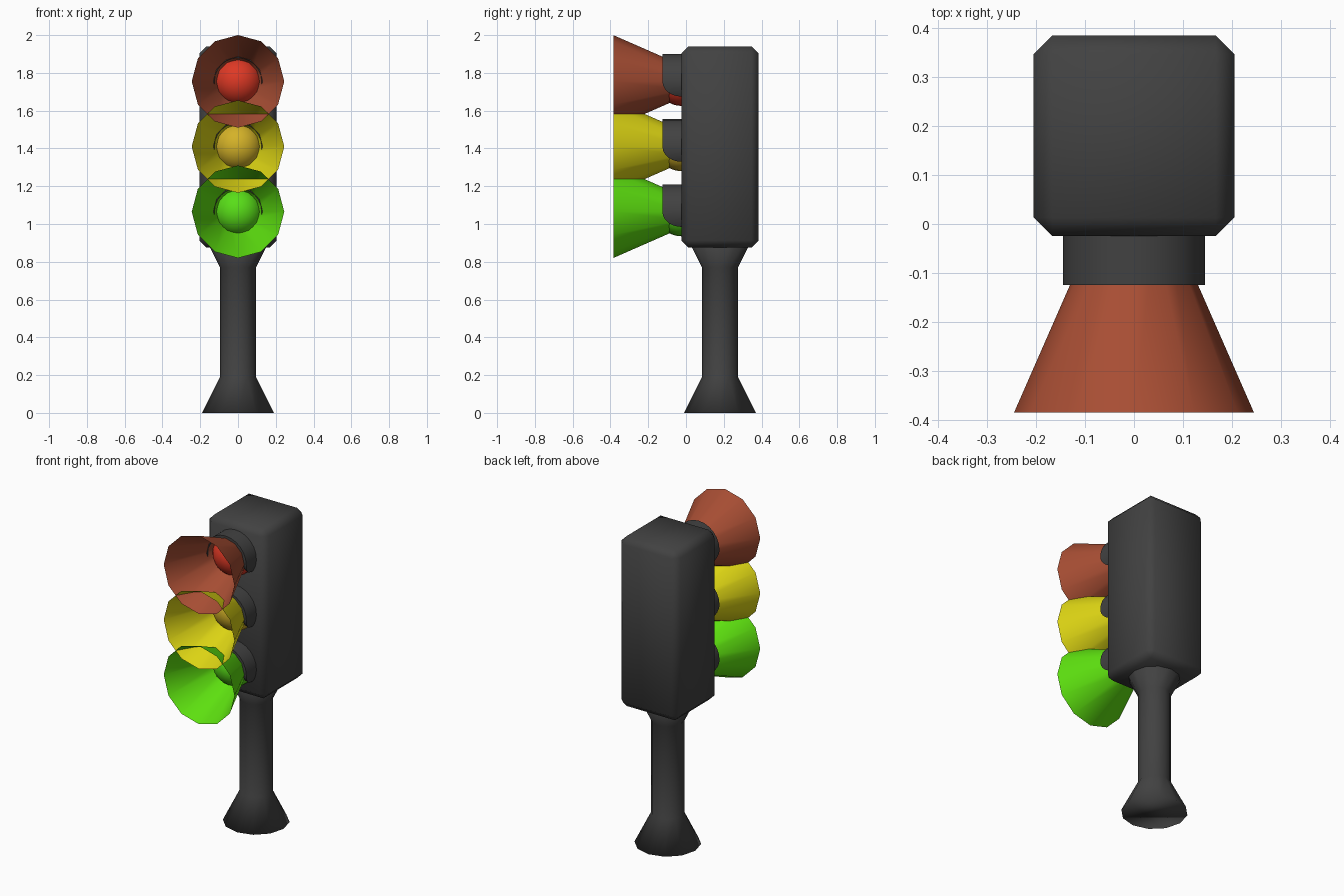
import bpy, bmesh, math
from mathutils import Matrix, Vector

if "Cube" in bpy.data.objects:
    bpy.data.objects.remove(bpy.data.objects["Cube"])

SIDES = 12
FACE_Y = -0.025          # front face of the housing


def material(name, rgb):
    m = bpy.data.materials.new(name)
    m.diffuse_color = (*rgb, 1)
    m.use_nodes = True
    m.node_tree.nodes["Principled BSDF"].inputs["Base Color"].default_value = m.diffuse_color
    return m


DARK = material("dark grey", (0.054, 0.054, 0.054))
LAMPS = [  # name, height, visor colour, bulb colour
    ("top", 1.755, material("brick red", (0.39, 0.076, 0.034)), material("lamp red", (0.73, 0.04, 0.018))),
    ("middle", 1.41, material("bright yellow", (0.73, 0.67, 0.007)), material("lamp amber", (0.66, 0.445, 0.021))),
    ("bottom", 1.065, material("bright green", (0.112, 0.76, 0.005)), material("lamp green", (0.098, 0.73, 0.009))),
]


def finish(bm, name, mat, smooth=True, fix=True):
    if fix:
        bmesh.ops.recalc_face_normals(bm, faces=bm.faces)
    for f in bm.faces:
        f.smooth = smooth
    me = bpy.data.meshes.new(name)
    bm.to_mesh(me)
    bm.free()
    me.materials.append(mat)
    ob = bpy.data.objects.new(name, me)
    bpy.context.collection.objects.link(ob)
    return ob


def lathe(bm, profile, matrix):
    """Rings of (radius, height), joined by quads."""
    rings = []
    for r, h in profile:
        rings.append([bm.verts.new(matrix @ Vector((r * math.cos(a), r * math.sin(a), h)))
                      for a in (2 * math.pi * i / SIDES for i in range(SIDES))])
    for lo, hi in zip(rings, rings[1:]):
        for i in range(SIDES):
            j = (i + 1) % SIDES
            bm.faces.new((lo[i], lo[j], hi[j], hi[i]))
    return rings


# Housing: chamfered box
bm = bmesh.new()
bmesh.ops.create_cube(bm, size=1, matrix=Matrix.Translation((0, 0.18, 1.4075))
                      @ Matrix.Diagonal((0.41, 0.41, 1.065, 1)))
bmesh.ops.bevel(bm, geom=bm.edges[:], offset=0.038, segments=1, affect='EDGES')
finish(bm, "housing", DARK)

# Pole: flared at the foot and under the housing
bm = bmesh.new()
rings = lathe(bm, [(0.19, 0), (0.095, 0.19), (0.095, 0.77), (0.19, 0.96)],
              Matrix.Translation((0, 0.18, 0)))
bm.faces.new(rings[0][::-1])
bm.faces.new(rings[-1])
finish(bm, "pole", DARK)


def hood(name, z):
    """Curved collar over the bulb, swept back to the housing at its lower ends."""
    r_out, r_in, drop, depth = 0.145, 0.125, 0.08, 0.1
    start = -math.asin(drop / r_out)
    half = [start * math.cos(math.pi / 2 * i / 6) for i in range(7)]        # below centre
    angles = half + [math.pi * i / 12 for i in range(1, 12)] + [math.pi - a for a in half[::-1]]
    bm = bmesh.new()
    sections = []
    for a in angles:
        s = min(0, r_out * math.sin(a))
        d = max(0.002, depth * math.sqrt(max(0, 1 - (s / drop) ** 2)))
        sections.append([bm.verts.new((r * math.cos(a), y, z + r * math.sin(a)))
                         for r, y in ((r_out, FACE_Y + 0.01), (r_out, FACE_Y - d),
                                      (r_in, FACE_Y - d), (r_in, FACE_Y + 0.01))])
    for p, q in zip(sections, sections[1:]):
        for i in range(4):
            j = (i + 1) % 4
            bm.faces.new((p[i], p[j], q[j], q[i]))
    bm.faces.new(sections[0])
    bm.faces.new(sections[-1][::-1])
    ob = finish(bm, name, DARK)
    bpy.ops.object.select_all(action='DESELECT')
    ob.select_set(True)
    bpy.context.view_layer.objects.active = ob
    bpy.ops.object.shade_smooth_by_angle(angle=math.radians(50))


for name, z, visor_mat, bulb_mat in LAMPS:
    # Open flared light cone, wide end to the front
    bm = bmesh.new()
    turn = Matrix.Translation((0, 0, z)) @ Matrix.Rotation(math.pi / 2, 4, 'X')
    lathe(bm, [(0.085, 0.02), (0.245, 0.385)], turn)
    finish(bm, name + "_light_cone", visor_mat, fix=False)

    # Bulb
    bm = bmesh.new()
    bmesh.ops.create_uvsphere(bm, u_segments=24, v_segments=16, radius=0.13,
                              matrix=Matrix.Translation((0, FACE_Y, z)) @ Matrix.Rotation(math.pi / 2, 4, 'X'))
    finish(bm, name + "_bulb", bulb_mat)

    hood(name + "_hood", z)
